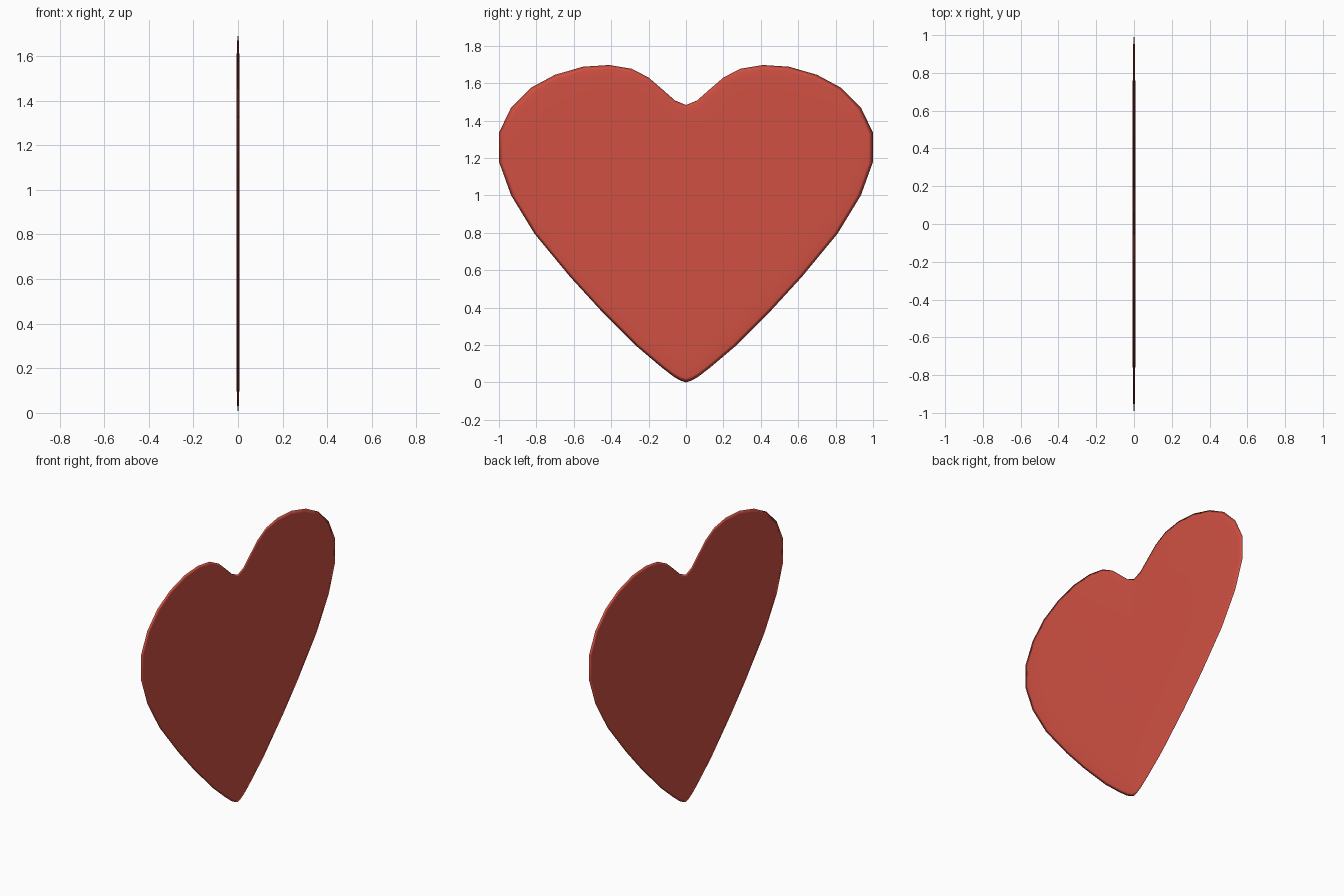
import bpy, bmesh

if "Cube" in bpy.data.objects:
    bpy.data.objects.remove(bpy.data.objects["Cube"])

# Half outline of the heart (y, z), from the notch round to the tip
half = [(0, 1.483), (0.06, 1.508), (0.13, 1.57), (0.2, 1.63), (0.29, 1.677),
        (0.41, 1.697), (0.55, 1.688), (0.70, 1.645), (0.83, 1.575), (0.935, 1.47),
        (1.0, 1.335), (1.0, 1.18), (0.935, 1.0), (0.81, 0.795), (0.62, 0.565),
        (0.46, 0.39), (0.26, 0.19), (0.13, 0.08), (0.065, 0.03), (0.03, 0.01), (0, 0)]
outline = half + [(-y, z) for y, z in reversed(half[1:-1])]
n = len(outline)
CZ = 0.9

bm = bmesh.new()


def ring(scale, x):
    return [bm.verts.new((x, y * scale, CZ + (z - CZ) * scale)) for y, z in outline]


# Thin rim swelling to a slim, nearly flat face on each side
rim = ring(1.0, 0)
for side in (1, -1):
    prev = rim
    for scale, x in ((0.975, 0.003), (0.93, 0.005), (0.84, 0.0065), (0.5, 0.007)):
        cur = ring(scale, side * x)
        for i in range(n):
            j = (i + 1) % n
            bm.faces.new((prev[i], prev[j], cur[j], cur[i]))
        prev = cur
    centre = bm.verts.new((side * 0.007, 0, CZ))
    for i in range(n):
        bm.faces.new((prev[i], prev[(i + 1) % n], centre))
bmesh.ops.recalc_face_normals(bm, faces=bm.faces)
for f in bm.faces:
    f.smooth = True

mesh = bpy.data.meshes.new("heart")
bm.to_mesh(mesh)
bm.free()
heart = bpy.data.objects.new("heart", mesh)
bpy.context.collection.objects.link(heart)

# Red material
red = bpy.data.materials.new("red")
red.diffuse_color = (0.63, 0.08, 0.055, 1)
red.use_nodes = True
red.node_tree.nodes["Principled BSDF"].inputs["Base Color"].default_value = red.diffuse_color
mesh.materials.append(red)
